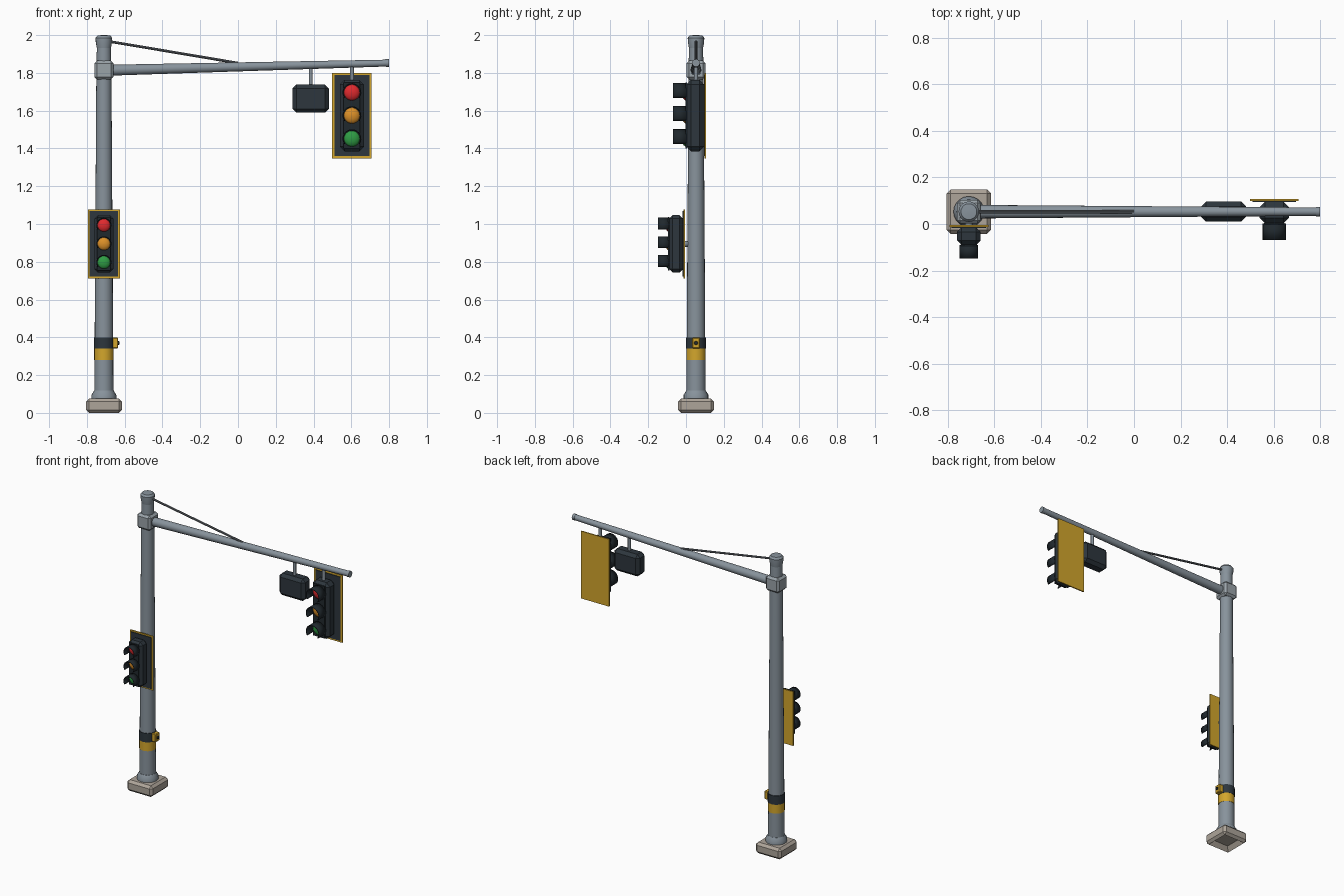
import bpy, bmesh, math
from mathutils import Vector, Matrix

cube = bpy.data.objects.get("Cube")
if cube:
    bpy.data.objects.remove(cube, do_unlink=True)


def material(name, hex_code):
    rgb = [int(hex_code[i:i + 2], 16) / 255 for i in (0, 2, 4)]
    lin = [c / 12.92 if c < 0.04 else ((c + 0.055) / 1.055) ** 2.4 for c in rgb]
    m = bpy.data.materials.new(name)
    m.use_nodes = True
    m.diffuse_color = (*lin, 1)
    m.node_tree.nodes["Principled BSDF"].inputs["Base Color"].default_value = (*lin, 1)
    return m


STEEL = material("grey steel", "88939c")
CLAMP = material("light steel", "9aa3a9")
ROD = material("dark steel", "686e74")
DARK = material("dark slate", "2d363d")
BLACK = material("near black", "20282d")
YELLOW = material("safety yellow", "d3a62c")
STONE = material("concrete", "aea59a")
RED = material("red lens", "e02a2e")
AMBER = material("amber lens", "dc9028")
GREEN = material("green lens", "2f9c44")

PX, PY = -0.71, 0.053   # pole axis


def finish(name, bm, *mats, smooth=True):
    bmesh.ops.recalc_face_normals(bm, faces=bm.faces)
    mesh = bpy.data.meshes.new(name)
    bm.to_mesh(mesh)
    bm.free()
    ob = bpy.data.objects.new(name, mesh)
    bpy.context.collection.objects.link(ob)
    for m in mats:
        mesh.materials.append(m)
    if smooth:
        bpy.ops.object.select_all(action="DESELECT")
        ob.select_set(True)
        bpy.context.view_layer.objects.active = ob
        bpy.ops.object.shade_smooth_by_angle(angle=math.radians(35))
    return ob


def box(name, centre, size, mat, bevel=0.0, segments=1):
    bm = bmesh.new()
    bmesh.ops.create_cube(bm, size=1)
    bmesh.ops.scale(bm, vec=size, verts=bm.verts)
    if bevel:
        bmesh.ops.bevel(bm, geom=bm.edges[:], offset=bevel, segments=segments,
                        affect="EDGES", profile=0.5)
    bmesh.ops.translate(bm, vec=centre, verts=bm.verts)
    return finish(name, bm, mat, smooth=False)


def lathe(name, profile, start, axis, mat, sides=20):
    """Closed solid of revolution from (radius, distance) points along an axis."""
    bm = bmesh.new()
    turn = Vector(axis).to_track_quat("Z", "Y").to_matrix().to_4x4()
    place = Matrix.Translation(start) @ turn
    rings = []
    for r, h in profile:
        rings.append([bm.verts.new(place @ Vector((r * math.cos(a), r * math.sin(a), h)))
                      for a in (2 * math.pi * i / sides for i in range(sides))])
    for low, high in zip(rings, rings[1:]):
        for i in range(sides):
            j = (i + 1) % sides
            bm.faces.new((low[i], low[j], high[j], high[i]))
    bm.faces.new(rings[0])
    bm.faces.new(rings[-1])
    return finish(name, bm, mat)


def rod(name, a, b, r1, r2, mat, sides=12):
    d = Vector(b) - Vector(a)
    return lathe(name, [(r1, 0), (r2, d.length)], a, d, mat, sides)


def visor(name, centre, radius, depth, mat):
    """Curved hood, open below, reaching forward from the lens."""
    bm = bmesh.new()
    x, y, z = centre
    steps = 16
    rows = []
    for i in range(steps + 1):
        a = math.radians(-36 + 252 * i / steps)
        px, pz = x + radius * math.cos(a), z + radius * math.sin(a)
        rows.append([bm.verts.new((px, y, pz)), bm.verts.new((px, y - depth, pz))])
    for p, q in zip(rows, rows[1:]):
        bm.faces.new((p[0], q[0], q[1], p[1]))
    ob = finish(name, bm, mat)
    thick = ob.modifiers.new("thickness", "SOLIDIFY")
    thick.thickness = radius * 0.12
    thick.offset = 0


def signal(prefix, x, y, z, s):
    """Three-lens signal head whose back plate is centred at the given point."""
    box(prefix + "_back_plate", (x, y, z), (0.209 * s, 0.008, 0.453 * s), YELLOW)
    box(prefix + "_plate_face", (x, y - 0.006, z), (0.186 * s, 0.006, 0.430 * s), DARK)
    box(prefix + "_housing", (x, y - 0.054 * s, z),
        (0.126 * s, 0.094 * s, 0.378 * s), DARK, 0.024 * s)
    box(prefix + "_lens_panel", (x, y - 0.102 * s, z),
        (0.088 * s, 0.008 * s, 0.350 * s), BLACK)
    lenses = (("upper", RED, 1), ("middle", AMBER, 0), ("lower", GREEN, -1))
    for level, mat, k in lenses:
        lz = z + 0.122 * s * k
        front = y - 0.100 * s
        lathe(f"{prefix}_{level}_lens",
              [(0.043 * s, 0), (0.042 * s, 0.008 * s), (0.034 * s, 0.017 * s),
               (0.018 * s, 0.023 * s), (0.003 * s, 0.025 * s)],
              (x, front, lz), (0, -1, 0), mat, 18)
        visor(f"{prefix}_{level}_visor", (x, front, lz), 0.047 * s, 0.072 * s, BLACK)


# Concrete footing with a recess underneath
bm = bmesh.new()
bmesh.ops.create_cube(bm, size=1)
bmesh.ops.scale(bm, vec=(0.19, 0.19, 0.075), verts=bm.verts)
bmesh.ops.bevel(bm, geom=bm.edges[:], offset=0.016, segments=1, affect="EDGES")
bm.faces.ensure_lookup_table()
under = min(bm.faces, key=lambda f: f.calc_center_median().z)
bmesh.ops.inset_region(bm, faces=[under], thickness=0.03)
bmesh.ops.translate(bm, vec=(0, 0, 0.03), verts=under.verts)
bmesh.ops.translate(bm, vec=(PX, PY, 0.0375), verts=bm.verts)
finish("footing", bm, STONE, smooth=False)

# Pole, foot collar, painted bands and top cap
up = (0, 0, 1)
foot = (PX, PY, 0)
lathe("pole", [(0.051, 0.07), (0.040, 1.80), (0.037, 1.95)], foot, up, STEEL)
lathe("foot_collar", [(0.066, 0.07), (0.066, 0.095), (0.052, 0.118)], foot, up, STEEL)
lathe("yellow_band", [(0.0515, 0.28), (0.0515, 0.34)], foot, up, YELLOW)
lathe("dark_band", [(0.0525, 0.34), (0.0525, 0.40)], foot, up, DARK)
lathe("pole_cap", [(0.037, 1.93), (0.043, 1.962), (0.044, 1.985), (0.034, 1.998),
                   (0.01, 2.0)], foot, up, STEEL)

# Push button
box("button_box", (-0.652, PY, 0.37), (0.034, 0.042, 0.056), YELLOW, 0.004)
rod("push_button", (-0.64, PY, 0.37), (-0.628, PY, 0.37), 0.011, 0.009, BLACK)

# Mast arm with clamp, end cap and stay rod
box("arm_clamp", (PX, PY, 1.815), (0.102, 0.102, 0.1), CLAMP, 0.014)
rod("mast_arm", (-0.69, PY, 1.814), (0.79, PY, 1.852), 0.029, 0.018, STEEL, 16)
rod("arm_end_cap", (0.782, PY, 1.852), (0.80, PY, 1.8525), 0.0205, 0.0205, STEEL, 16)
rod("stay_rod", (-0.69, PY, 1.968), (0.0, PY, 1.852), 0.007, 0.007, ROD, 8)

# Hanging control box
rod("box_hanger", (0.385, PY, 1.72), (0.385, PY, 1.84), 0.010, 0.010, STEEL)
box("control_box", (0.385, PY, 1.664), (0.192, 0.086, 0.148), DARK, 0.02)

# Signal heads and their mounts
rod("arm_signal_hanger", (0.603, PY, 1.74), (0.603, PY, 1.845), 0.011, 0.011, STEEL)
signal("arm_signal", 0.603, 0.103, 1.574, 1.0)
rod("pole_signal_mount", (PX, 0.03, 0.895), (PX, -0.008, 0.895), 0.016, 0.016, STEEL)
signal("pole_signal", PX, -0.009, 0.895, 0.805)
